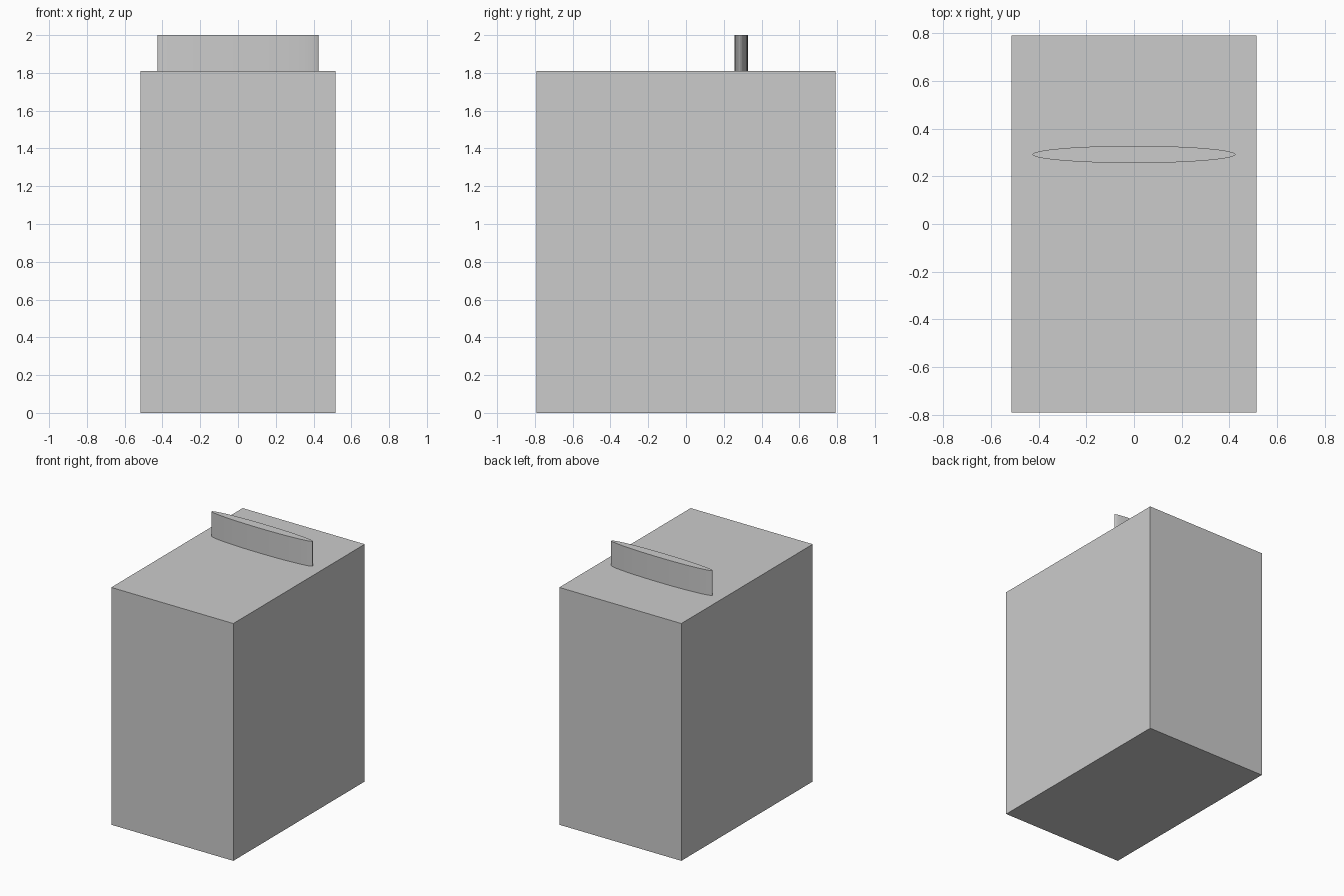
import bpy, math

if "Cube" in bpy.data.objects:
    bpy.data.objects.remove(bpy.data.objects["Cube"])

BODY_TOP = 1.81

# Main rectangular body
bpy.ops.mesh.primitive_cube_add(size=1, location=(0, 0, BODY_TOP / 2))
body = bpy.context.object
body.name = "body_block"
body.scale = (1.03, 1.584, BODY_TOP)
bpy.ops.object.transform_apply(location=False, rotation=False, scale=True)

# Thin elliptical fin standing on the top face
fin_height = 2.0 - BODY_TOP
bpy.ops.mesh.primitive_cylinder_add(vertices=64, radius=1, depth=fin_height,
                                    location=(0, 0.292, BODY_TOP + fin_height / 2))
fin = bpy.context.object
fin.name = "top_fin"
fin.scale = (0.426, 0.036, 1)
bpy.ops.object.transform_apply(location=False, rotation=False, scale=True)
bpy.ops.object.shade_smooth_by_angle(angle=math.radians(30))
